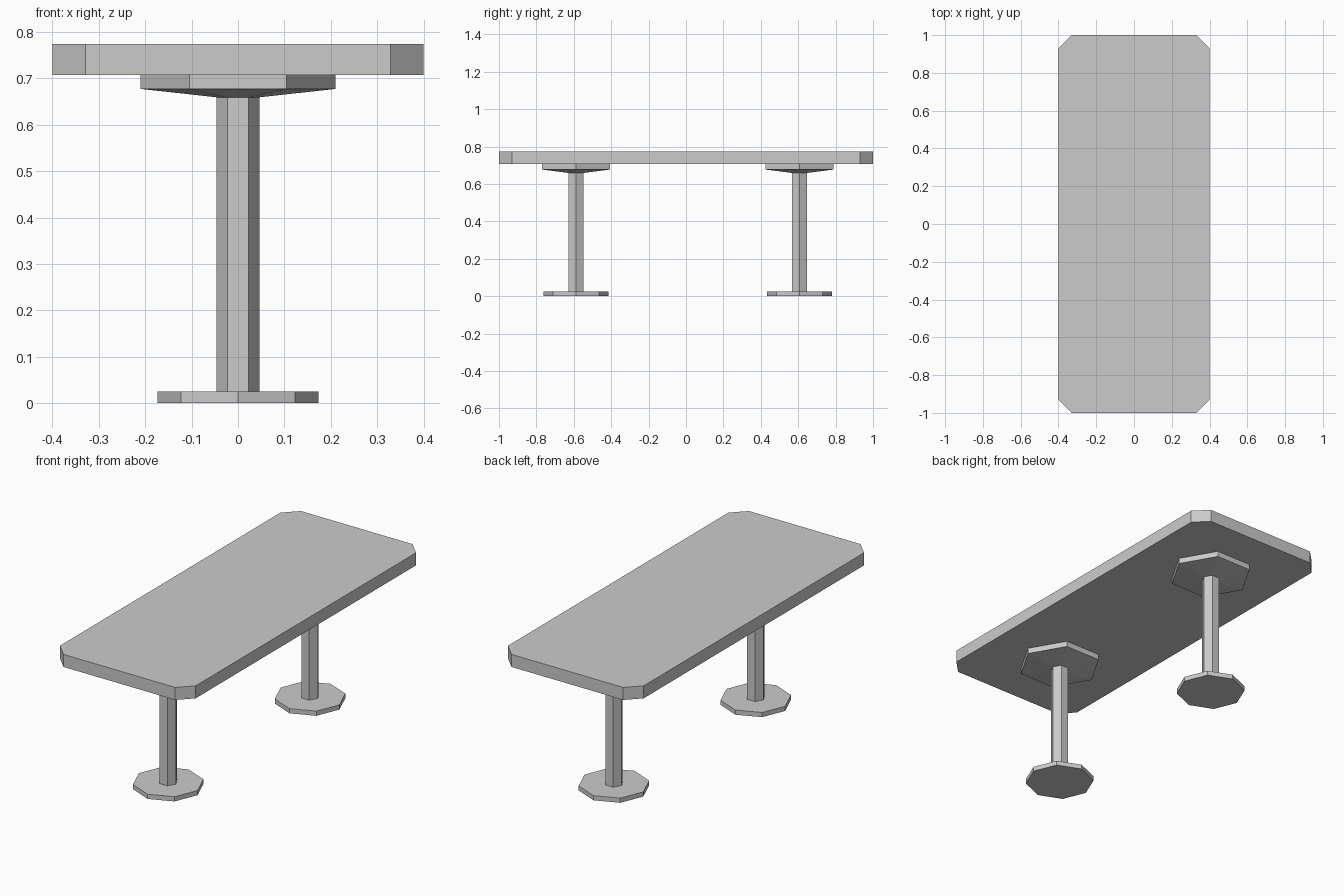
import bpy, bmesh
from math import cos, sin, pi

if "Cube" in bpy.data.objects:
    bpy.data.objects.remove(bpy.data.objects["Cube"])


def loft(name, rings, y=0.0):
    """Closed flat-faced solid through stacked rings of (outline, z)."""
    bm = bmesh.new()
    loops = [[bm.verts.new((px, py + y, z)) for px, py in outline] for outline, z in rings]
    n = len(loops[0])
    bm.faces.new(loops[0][::-1])
    bm.faces.new(loops[-1])
    for low, high in zip(loops, loops[1:]):
        for i in range(n):
            j = (i + 1) % n
            bm.faces.new((low[i], low[j], high[j], high[i]))
    mesh = bpy.data.meshes.new(name)
    bm.to_mesh(mesh)
    bm.free()
    obj = bpy.data.objects.new(name, mesh)
    bpy.context.collection.objects.link(obj)
    return obj


def polygon(sides, radius):
    return [(radius * cos(2 * pi * i / sides), radius * sin(2 * pi * i / sides))
            for i in range(sides)]


# Tabletop with clipped corners
W, L, C = 0.4, 1.0, 0.071
outline = [(W, -L + C), (W, L - C), (W - C, L), (-W + C, L),
           (-W, L - C), (-W, -L + C), (-W + C, -L), (W - C, -L)]
loft("tabletop", [(outline, 0.707), (outline, 0.774)])

# Two pedestals: octagonal foot, hexagonal post, tapered hexagonal mount
for side, y in (("front", -0.588), ("back", 0.607)):
    foot, post, mount = polygon(8, 0.173), polygon(6, 0.046), polygon(6, 0.21)
    loft(side + "_foot", [(foot, 0.0), (foot, 0.025)], y)
    loft(side + "_post", [(post, 0.025), (post, 0.66)], y)
    loft(side + "_mount", [(post, 0.659), (mount, 0.677), (mount, 0.707)], y)
